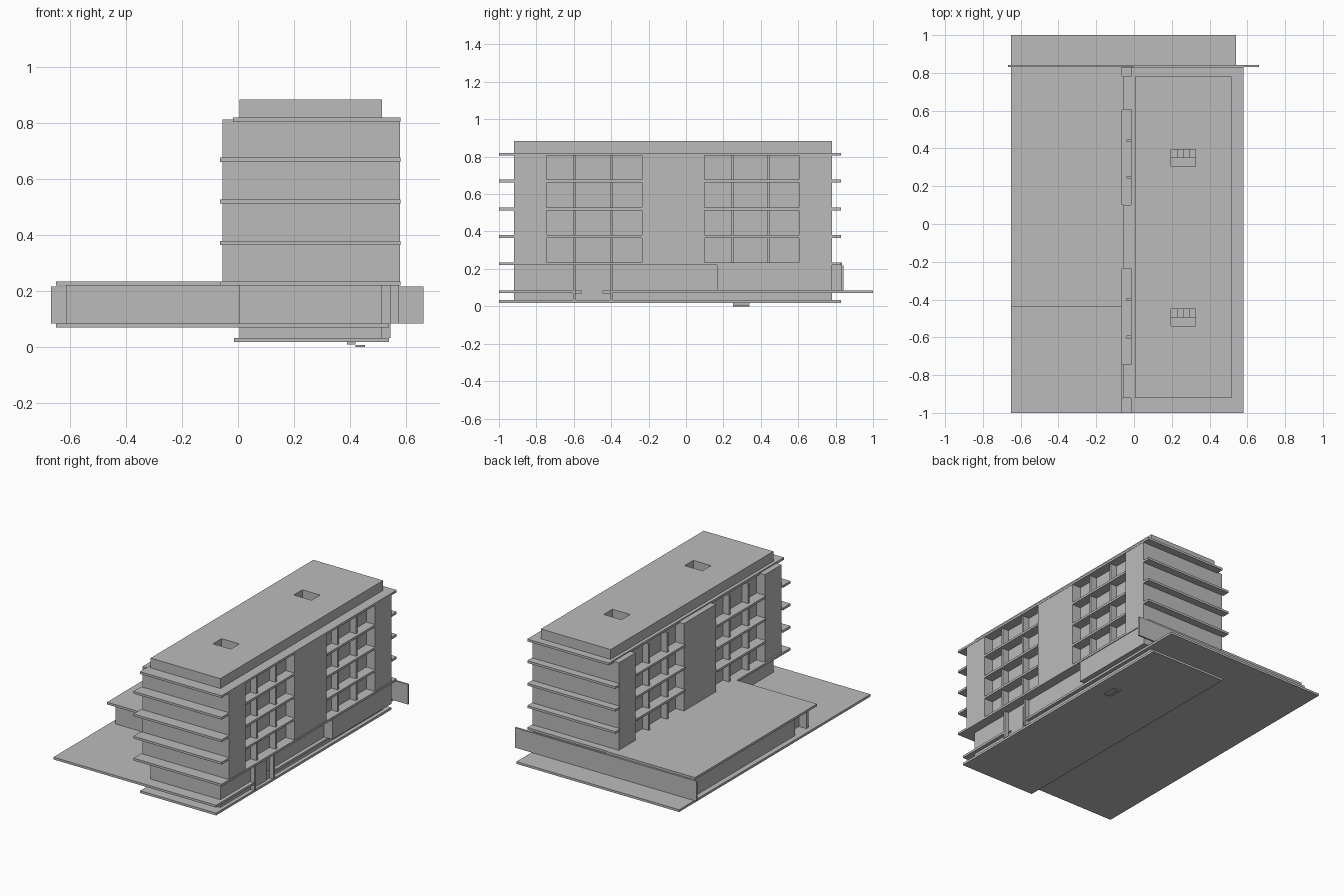
import bpy

cube = bpy.data.objects.get("Cube")
if cube:
    bpy.data.objects.remove(cube, do_unlink=True)

grey = bpy.data.materials.new("concrete grey")
grey.use_nodes = True
tone = (0.5, 0.5, 0.5, 1)
grey.diffuse_color = tone
grey.node_tree.nodes["Principled BSDF"].inputs["Base Color"].default_value = tone


def box(name, x0, x1, y0, y1, z0, z1):
    """Axis-aligned box between two corners."""
    bpy.ops.mesh.primitive_cube_add(size=1)
    ob = bpy.context.object
    ob.name = name
    for v in ob.data.vertices:
        v.co = ((x0 + x1) / 2 + v.co.x * (x1 - x0),
                (y0 + y1) / 2 + v.co.y * (y1 - y0),
                (z0 + z1) / 2 + v.co.z * (z1 - z0))
    ob.data.materials.append(grey)
    return ob


T = 0.015                       # slab thickness
FRONT, BACK = -0.92, 0.78       # end walls
S0, S1 = -1.0, 0.83             # slab ends
IN0, IN1 = 0.005, 0.515         # recessed long walls
W, E = -0.055, 0.578            # outer faces of the solid bays
FLOORS = [0.22, 0.365, 0.513, 0.662]
TOP = 0.805
BAYS = [(FRONT, -0.745), (-0.235, 0.1), (0.605, BACK)]
GAPS = [(S0, FRONT), (-0.745, -0.235), (0.1, 0.605), (BACK, S1)]
FINS = [-0.598, -0.4, 0.247, 0.44]

# Basement and ground plates, with a notch for the entrance
box("basement_slab", -0.015, 0.54, S0, S1, 0.018, 0.033)
box("basement_wall", IN0, IN1, FRONT, BACK, 0.033, 0.07)
box("ground_plate", -0.65, 0.5, S0, 1, 0.07, 0.085)
box("plate_edge_front", 0.5, 0.54, S0, -0.598, 0.07, 0.085)
box("plate_edge_back", 0.5, 0.54, -0.4, 1, 0.07, 0.085)
box("ground_wall", IN0, IN1, FRONT, BACK, 0.085, 0.22)
for y in (-0.598, -0.4):
    box("entrance_fin", IN1, 0.545, y - 0.007, y + 0.007, 0.033, 0.22)
box("entrance_door", IN1, IN1 + 0.005, -0.56, -0.445, 0.033, 0.2)
box("ground_room", IN1, 0.575, 0.165, BACK, 0.085, 0.22)

# Low side wing
box("wing_roof", -0.65, 0, -0.44, 0.835, 0.22, 0.235)
box("wing_room", -0.615, 0.005, -0.26, S1, 0.085, 0.22)
box("wing_glass", -0.56, 0.005, -0.39, -0.26, 0.085, 0.22)
box("wing_front_wall", -0.615, 0.005, -0.4, -0.38, 0.085, 0.22)
box("long_end_wall", -0.667, 0.663, 0.83, 0.842, 0.085, 0.217)

# Tower core, solid bays, fins
core = box("tower_core", IN0, IN1, FRONT, BACK, 0.235, TOP)
for y0, y1 in BAYS:
    box("solid_bay_east", IN1, E, y0, y1, 0.235, TOP)
    box("solid_bay_west", W, IN0, y0, y1, 0.235, 0.813)
for z0, z1 in zip(FLOORS, FLOORS[1:] + [TOP]):
    for y in FINS:
        box("fin_east", IN1, 0.56, y - 0.007, y + 0.007, z0 + T, z1)
        box("fin_west", -0.04, IN0, y - 0.007, y + 0.007, z0 + T, z1)

# Floor slabs with balcony strips between the solid bays
box("floor_slab", -0.065, 0.58, S0, S1, FLOORS[0], FLOORS[0] + T)
for z in FLOORS[1:]:
    for y0, y1 in GAPS:
        box("floor_strip", -0.065, 0.58, y0, y1, z, z + T)
box("roof_slab", -0.017, 0.58, S0, S1, TOP, TOP + T)

# Roof cap with two stair openings
cap = box("roof_cap", IN0, IN1, FRONT, BACK, 0.795, 0.885)
for y in (0.35, -0.495):
    cutter = box("stair_cutter", 0.195, 0.325, y - 0.045, y + 0.045, 0.78, 0.95)
    cutter.hide_render = True
    cutter.hide_set(True)
    for target in (cap, core, bpy.data.objects["roof_slab"]):
        cut = target.modifiers.new("stair_opening", "BOOLEAN")
        cut.object = cutter
        cut.operation = "DIFFERENCE"
        cut.solver = "EXACT"
    for i in range(4):
        x = 0.195 + i * 0.0325
        box("stair_tread", x, x + 0.0325, y, y + 0.045, 0.78, 0.8 + i * 0.015)

# Small steps under the basement slab
box("upper_step", 0.39, 0.42, 0.25, 0.34, 0.01, 0.018)
box("lower_step", 0.42, 0.453, 0.25, 0.34, 0, 0.007)
